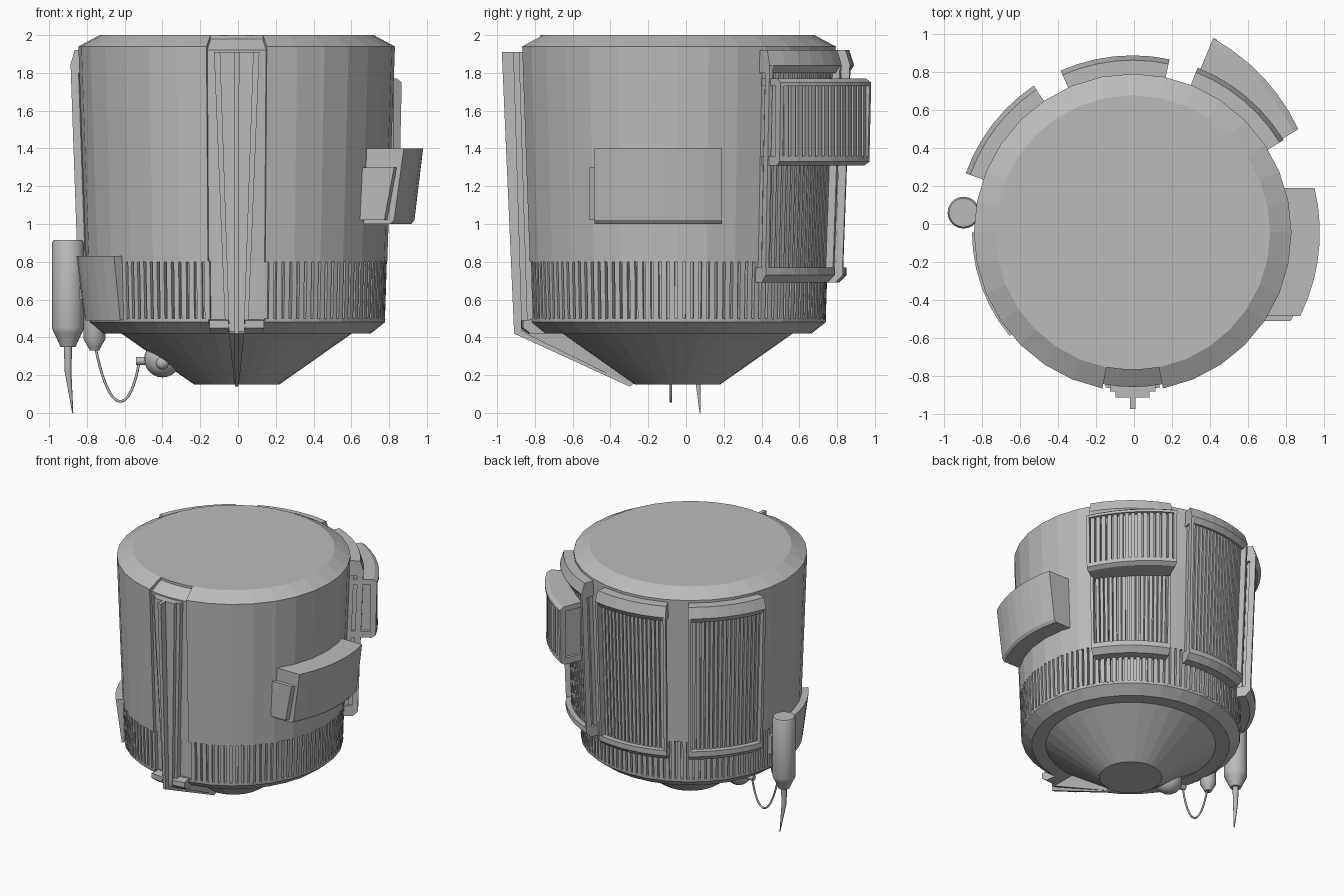
import bpy, bmesh, math
from mathutils import Vector

cube = bpy.data.objects.get("Cube")
if cube:
    bpy.data.objects.remove(cube, do_unlink=True)

CX, CY = -0.007, -0.045  # body axis

grey = bpy.data.materials.new("plain_grey")
grey.use_nodes = True
COLOR = (0.5, 0.5, 0.5, 1)
grey.diffuse_color = COLOR
grey.node_tree.nodes["Principled BSDF"].inputs["Base Color"].default_value = COLOR


def finish(name, bm, smooth=False):
    bmesh.ops.recalc_face_normals(bm, faces=bm.faces)
    me = bpy.data.meshes.new(name)
    bm.to_mesh(me)
    bm.free()
    me.materials.append(grey)
    ob = bpy.data.objects.new(name, me)
    bpy.context.collection.objects.link(ob)
    if smooth:
        bpy.ops.object.select_all(action='DESELECT')
        bpy.context.view_layer.objects.active = ob
        ob.select_set(True)
        bpy.ops.object.shade_smooth_by_angle(angle=math.radians(40))
    return ob


def shell(z):
    """Radius of the tapered body wall at height z."""
    return 0.785 + 0.053 * (z - 0.48) / 1.46


def loft(bm, rings):
    """Skin a row of equal closed rings and cap both ends."""
    rings = [[bm.verts.new(p) for p in ring] for ring in rings]
    n = len(rings[0])
    for a, b in zip(rings, rings[1:]):
        for i in range(n):
            j = (i + 1) % n
            bm.faces.new((a[i], a[j], b[j], b[i]))
    bm.faces.new(rings[0])
    bm.faces.new(rings[-1])


def lathe(name, profile, center=(CX, CY), sides=32, smooth=False, lean=(0, 0)):
    """Closed solid of revolution; lean slides the last ring sideways."""
    rings = []
    for n, (r, z) in enumerate(profile):
        k = 1 if n == len(profile) - 1 else 0
        rings.append([(center[0] + k * lean[0] + r * math.cos(math.tau * i / sides),
                       center[1] + k * lean[1] + r * math.sin(math.tau * i / sides), z)
                      for i in range(sides)])
    bm = bmesh.new()
    loft(bm, rings)
    return finish(name, bm, smooth)


def sweep(bm, section, a0, a1, steps=1, tilt=0):
    """Sweep a closed (radius, z) section around the body between two angles."""
    rings = []
    for i in range(steps + 1):
        t = i / steps
        a = math.radians(a0 + (a1 - a0) * t)
        d = tilt * (t - 0.5)
        rings.append([(CX + (r + d) * math.cos(a), CY + (r + d) * math.sin(a), z) for r, z in section])
    loft(bm, rings)


def arc(name, section, a0, a1, steps=6):
    bm = bmesh.new()
    sweep(bm, section, a0, a1, steps)
    return finish(name, bm)


def slices(name, section, y0, y1, steps=1):
    """Curved block on the left side whose ends are cut square to y."""
    ys = [y0 + (y1 - y0) * i / steps for i in range(steps + 1)]
    bm = bmesh.new()
    loft(bm, [[(CX + math.sqrt(r * r - (y - CY) ** 2), y, z) for r, z in section] for y in ys])
    return finish(name, bm)


def slab(name, outline, top, bottom):
    """Side outline in (y, z), extruded in x, half width from top to bottom."""
    zs = [z for _, z in outline]
    lo, hi = min(zs), max(zs)
    bm = bmesh.new()
    loft(bm, [[(CX + s * (bottom + (top - bottom) * (z - lo) / (hi - lo)), y, z) for y, z in outline]
              for s in (-1, 1)])
    return finish(name, bm)


# Main body: cone underside, stepped rim, recessed rib band, chamfered lid
body = lathe("body", [(0.225, 0.15), (0.61, 0.42), (0.71, 0.42), (0.785, 0.48), (0.787, 0.5),
                      (0.76, 0.5), (0.77, 0.8), (0.797, 0.8), (0.838, 1.94), (0.725, 2.0)])

# Shallow channel down the front of the body
cutter = arc("channel_cutter", [(0.762, 0.47), (0.815, 1.92), (0.724, 1.98), (0.724, 2.1), (1, 2.1), (1, 0.47)],
             -101, -79, 4)
cutter.hide_render = True
cutter.hide_viewport = True
cut = body.modifiers.new("channel", 'BOOLEAN')
cut.object = cutter
cut.solver = 'EXACT'

# Ribs around the lower band
bm = bmesh.new()
COUNT = 116
step = 360 / COUNT
for i in range(COUNT):
    a = i * step
    if abs(a - 270) > 11.5:
        sweep(bm, [(0.75, 0.495), (0.785, 0.495), (0.795, 0.805), (0.75, 0.805)], a, a + step * 0.66)
finish("band_ribs", bm)

# Front rail: base, flange, raised web, keel under the cone, two feet
slab("rail_base", [(-0.885, 1.91), (-0.84, 0.43), (-0.76, 0.43), (-0.82, 1.91)], 0.12, 0.06)
slab("rail_flange", [(-0.915, 1.91), (-0.87, 0.43), (-0.78, 0.43), (-0.83, 1.91)], 0.09, 0.04)
slab("rail_web", [(-0.975, 1.91), (-0.91, 0.42), (-0.3, 0.14), (-0.25, 0.17), (-0.6, 0.48), (-0.8, 1.91)],
     0.014, 0.01)
slab("rail_keel", [(-0.87, 0.47), (-0.85, 0.42), (-0.3, 0.15), (-0.25, 0.19), (-0.6, 0.47)], 0.045, 0.012)
for name, a in (("right_rail_foot", -100), ("left_rail_foot", -87)):
    arc(name, [(0.7, 0.42), (0.79, 0.42), (0.83, 0.45), (0.83, 0.49), (0.7, 0.5)], a, a + 7, 2)


def grille(bm, a0, a1, z0, z1, r, depth, count, tilt=0):
    """Evenly spaced upright fins; r gives the outer radius at a height."""
    width = (a1 - a0) / count
    for i in range(count):
        a = a0 + i * width
        d = tilt * ((i + 0.5) / count - 0.5)
        sweep(bm, [(r(z0) - depth + d, z0), (r(z0) + d, z0), (r(z1) + d, z1), (r(z1) - depth + d, z1)],
              a + width * 0.15, a + width * 0.85)


# Three finned panels around the back, with thin side rails held off the wall
for side, a0, a1 in (("right_back", 124, 160.5), ("middle_back", 78, 114), ("left_back", 31.5, 68.5)):
    bm = bmesh.new()
    hi, lo = shell(1.85), shell(0.75)
    sweep(bm, [(0.76, 1.8), (hi + 0.075, 1.8), (hi + 0.1, 1.84), (hi + 0.075, 1.92), (0.76, 1.92)], a0, a1, 6)
    sweep(bm, [(0.76, 0.69), (lo + 0.06, 0.69), (lo + 0.1, 0.73), (lo + 0.1, 0.77), (0.76, 0.77)], a0, a1, 6)
    for b in (a0, a1 - 1.3):
        sweep(bm, [(lo + 0.055, 0.76), (lo + 0.098, 0.76), (hi + 0.098, 1.84), (hi + 0.055, 1.84)], b, b + 1.3)
    sweep(bm, [(0.76, 0.76), (lo + 0.03, 0.76), (hi + 0.03, 1.85), (0.76, 1.85)], a0 + 1, a1 - 1, 6)
    finish(side + "_panel_frame", bm)
    bm = bmesh.new()
    grille(bm, a0 + 1.5, a1 - 1.5, 0.76, 1.81, lambda z: shell(z) + 0.06, 0.045, 16)
    finish(side + "_panel_fins", bm)

# Extra finned unit on the left back panel, standing further out at one end
bm = bmesh.new()
a0, a1, TILT = 32, 67.5, 0.08
sweep(bm, [(0.88, 1.73), (1.07, 1.73), (1.07, 1.75), (1.04, 1.77), (0.88, 1.77)], a0, a1, 6, TILT)
sweep(bm, [(0.88, 1.31), (1.03, 1.31), (1.06, 1.33), (1.06, 1.36), (0.88, 1.36)], a0, a1, 6, TILT)
sweep(bm, [(0.88, 1.35), (1.02, 1.35), (1.03, 1.74), (0.88, 1.74)], a0 + 1.2, a1 - 1.2, 6, TILT)
for b, d in ((a0, -TILT / 2), (a1 - 1.2, TILT / 2)):
    sweep(bm, [(1.02 + d, 1.35), (1.06 + d, 1.35), (1.07 + d, 1.74), (1.02 + d, 1.74)], b, b + 1.2)
finish("outer_unit_frame", bm)
bm = bmesh.new()
grille(bm, a0 + 1.2, a1 - 1.2, 1.35, 1.74, lambda z: 1.055, 0.045, 14, TILT)
finish("outer_unit_fins", bm)

# Side box with square-cut ends and a small step at its front end
slices("side_box", [(0.78, 1.0), (0.925, 1.0), (0.942, 1.02), (0.988, 1.4), (0.78, 1.4)], -0.485, 0.19, 7)
slices("side_box_step", [(0.78, 1.02), (0.91, 1.02), (0.955, 1.3), (0.78, 1.3)], -0.512, -0.475)

# Curved plate on the right front of the rib band
arc("right_plate", [(0.74, 0.5), (0.805, 0.49), (0.848, 0.83), (0.74, 0.83)], 180, 220, 6)

# Hanging canister with its spike
POS = (-0.9, 0.06)
lathe("canister", [(0.04, 0.35), (0.072, 0.42), (0.078, 0.43), (0.084, 0.45), (0.084, 0.9), (0.076, 0.915)],
      POS, 20, True)
lathe("canister_spike", [(0.022, 0.36), (0.018, 0.22), (0.003, 0.0)], POS, 10, True, (0.025, 0.015))
lathe("canister_bracket", [(0.05, 0.6), (0.05, 0.75)], (-0.82, 0.05), 8)

# Nozzle, ball and the cable between them
lathe("cable_nozzle", [(0.025, 0.33), (0.035, 0.35), (0.058, 0.39), (0.058, 0.5)], (-0.76, -0.08), 14, True)
for name, spot, size in (("ball", (-0.4, -0.09, 0.285), 0.097), ("ball_knob", (-0.4, -0.17, 0.265), 0.035)):
    bm = bmesh.new()
    bmesh.ops.create_uvsphere(bm, u_segments=20, v_segments=12, radius=size)
    bmesh.ops.translate(bm, verts=bm.verts, vec=Vector(spot))
    finish(name, bm, True)


def tube(name, points, radius, kind='NURBS'):
    cu = bpy.data.curves.new(name, 'CURVE')
    cu.dimensions = '3D'
    cu.bevel_depth = radius
    cu.bevel_resolution = 2
    cu.use_fill_caps = True
    sp = cu.splines.new(kind)
    sp.points.add(len(points) - 1)
    for p, co in zip(sp.points, points):
        p.co = (*co, 1)
    if kind == 'NURBS':
        sp.use_endpoint_u = True
        sp.order_u = 4
    cu.materials.append(grey)
    ob = bpy.data.objects.new(name, cu)
    bpy.context.collection.objects.link(ob)


tube("cable", [(x, -0.08, z) for x, z in ((-0.755, 0.35), (-0.72, 0.17), (-0.63, -0.02), (-0.55, 0.12), (-0.525, 0.26))],
     0.007)
tube("cable_socket", [(-0.54, -0.08, 0.275), (-0.45, -0.08, 0.275)], 0.022, 'POLY')
